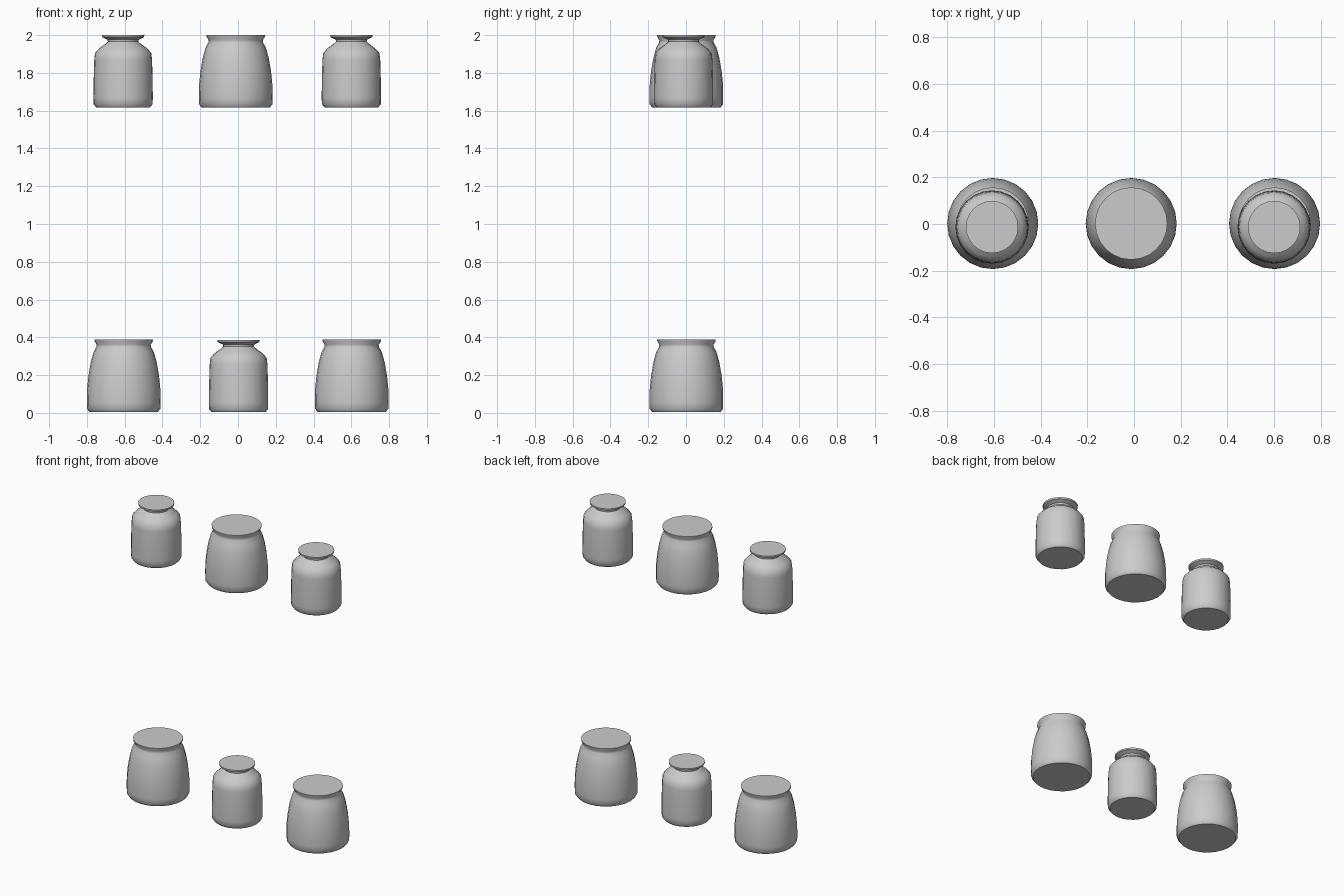
import bpy, bmesh, math

if "Cube" in bpy.data.objects:
    bpy.data.objects.remove(bpy.data.objects["Cube"])

SIDES = 24

# (radius, height) profiles, from base to rim
WIDE = [(0.182, 0.0), (0.194, 0.016), (0.195, 0.05), (0.194, 0.12), (0.187, 0.19),
        (0.175, 0.26), (0.160, 0.315), (0.145, 0.342), (0.143, 0.355),
        (0.154, 0.372), (0.155, 0.382)]
NARROW = [(0.143, 0.0), (0.156, 0.016), (0.157, 0.05), (0.156, 0.15), (0.153, 0.25),
          (0.149, 0.287), (0.128, 0.311), (0.096, 0.334), (0.081, 0.347),
          (0.083, 0.358), (0.111, 0.371), (0.112, 0.382)]


def lathe(name, profile, x, y, z):
    """Closed solid of revolution with flat base and flat top."""
    bm = bmesh.new()
    rings = []
    for r, h in profile:
        rings.append([bm.verts.new((r * math.cos(2 * math.pi * i / SIDES),
                                    r * math.sin(2 * math.pi * i / SIDES), h))
                      for i in range(SIDES)])
    for a, b in zip(rings, rings[1:]):
        for i in range(SIDES):
            j = (i + 1) % SIDES
            bm.faces.new((a[i], a[j], b[j], b[i]))
    bm.faces.new(rings[0][::-1])
    bm.faces.new(rings[-1])
    mesh = bpy.data.meshes.new(name)
    bm.to_mesh(mesh)
    bm.free()
    ob = bpy.data.objects.new(name, mesh)
    ob.location = (x, y, z)
    bpy.context.collection.objects.link(ob)
    bpy.ops.object.select_all(action='DESELECT')
    ob.select_set(True)
    bpy.context.view_layer.objects.active = ob
    bpy.ops.object.shade_smooth_by_angle(angle=math.radians(50))
    return ob


# lower row: wide, narrow, wide
lathe("lower_wide_jar_left", WIDE, -0.605, 0.002, 0.006)
lathe("lower_narrow_jar", NARROW, 0.003, -0.013, 0.004)
lathe("lower_wide_jar_right", WIDE, 0.602, 0.002, 0.006)

# upper row: narrow, wide, narrow
lathe("upper_narrow_jar_left", NARROW, -0.608, -0.013, 1.618)
lathe("upper_wide_jar", WIDE, -0.012, 0.002, 1.618)
lathe("upper_narrow_jar_right", NARROW, 0.600, -0.013, 1.618)
